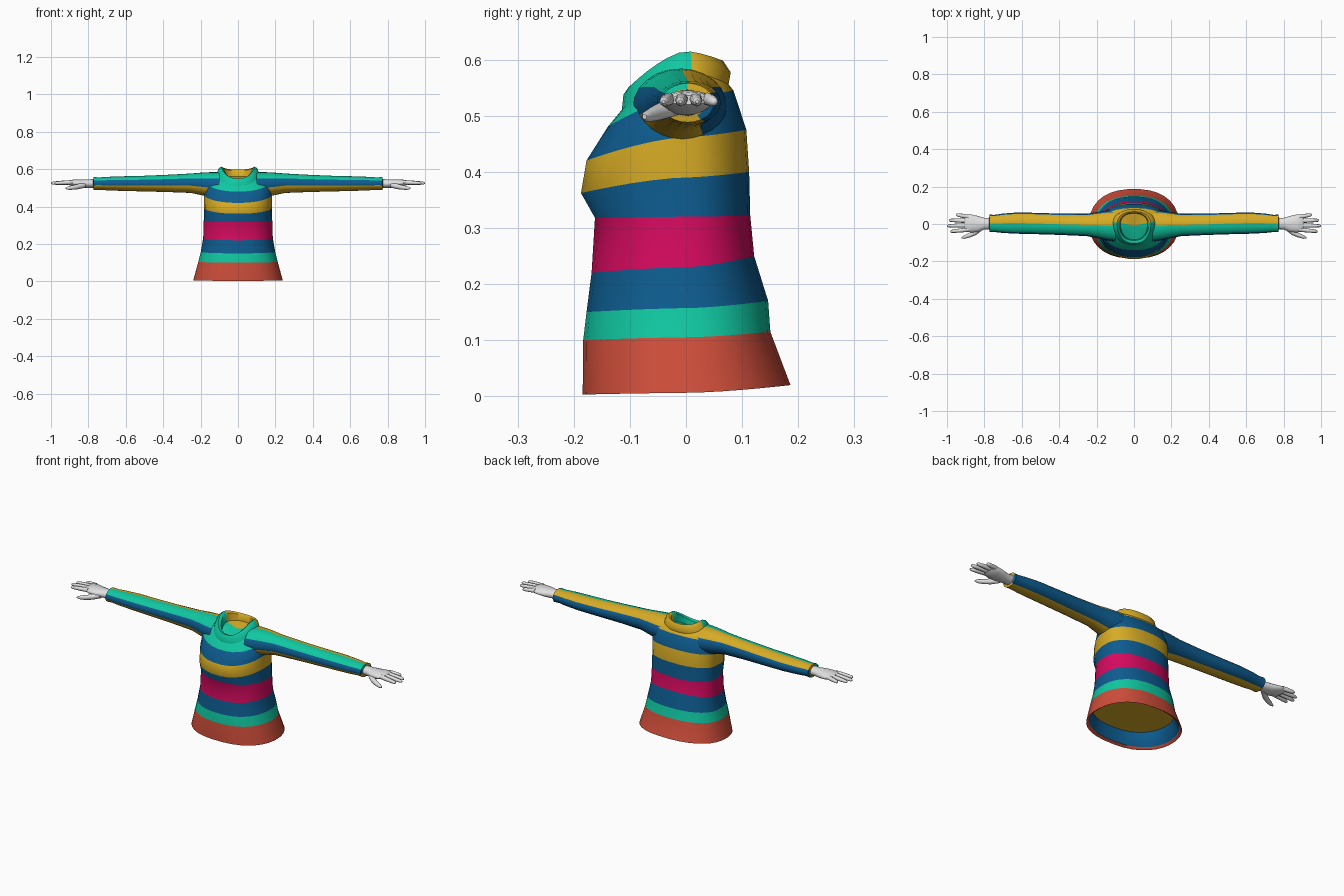
import bpy, bmesh, math

if "Cube" in bpy.data.objects:
    bpy.data.objects.remove(bpy.data.objects["Cube"])

COLOURS = {
    "coral_red": (0.62, 0.075, 0.042), "teal": (0.005, 0.58, 0.36),
    "deep_blue": (0.004, 0.108, 0.28), "magenta": (0.68, 0.003, 0.115),
    "mustard": (0.68, 0.41, 0.018), "pale_grey": (0.75, 0.75, 0.75),
}
RED, TEAL, BLUE, PINK, GOLD, GREY = range(6)
mats = []
for cname, rgb in COLOURS.items():
    m = bpy.data.materials.new(cname)
    m.diffuse_color = (*rgb, 1)
    m.use_nodes = True
    m.node_tree.nodes["Principled BSDF"].inputs["Base Color"].default_value = m.diffuse_color
    mats.append(m)


def loft(bm, rings, rule, cap_start=None, cap_end=None):
    """Skin closed rings; rule(row, column, centre) gives each face's colour."""
    rows = [[bm.verts.new(p) for p in r] for r in rings]
    n = len(rows[0])
    for i in range(len(rows) - 1):
        for j in range(n):
            k = (j + 1) % n
            f = bm.faces.new((rows[i][j], rows[i][k], rows[i + 1][k], rows[i + 1][j]))
            f.material_index = rule(i, j, f.calc_center_median())
    for row, cap in ((rows[0][::-1], cap_start), (rows[-1], cap_end)):
        if cap is None:
            continue
        c = bm.verts.new(sum((v.co for v in row), row[0].co * 0) / n)
        for j in range(n):
            f = bm.faces.new((row[j], row[(j + 1) % n], c))
            f.material_index = cap(f.calc_center_median())


def finish(name, bm, mirrored=False, angle=50, recalc=True):
    if recalc:
        bmesh.ops.recalc_face_normals(bm, faces=bm.faces)
    me = bpy.data.meshes.new(name)
    bm.to_mesh(me)
    bm.free()
    for m in mats:
        me.materials.append(m)
    ob = bpy.data.objects.new(name, me)
    bpy.context.collection.objects.link(ob)
    bpy.ops.object.select_all(action='DESELECT')
    ob.select_set(True)
    bpy.context.view_layer.objects.active = ob
    bpy.ops.object.shade_smooth_by_angle(angle=math.radians(angle))
    if mirrored:
        ob.modifiers.new("mirror", 'MIRROR').use_axis[0] = True
    return ob


def body_ring(zf, zs, zb, yf, yb, hx, n=32):
    """Level loop around the body with front, side and back heights."""
    pts = []
    for j in range(n):
        a = 2 * math.pi * (j + 0.5) / n
        c, s = math.cos(a), math.sin(a)
        x = hx * math.copysign(abs(c) ** 0.85, c)
        w = abs(s) ** 0.9
        y = (yb if s > 0 else -yf) * math.copysign(w, s)
        z = zs + ((zb if s > 0 else zf) - zs) * w ** 1.5
        pts.append((x, y, z))
    return pts


def arm_ring(x, y, z, ry, rz, n=24):
    return [(x, y + ry * math.cos(2 * math.pi * j / n), z + rz * math.sin(2 * math.pi * j / n))
            for j in range(n)]


def front_back(c):
    return GOLD if c.y > 0 else TEAL


# Torso: striped bands from the hem up to the yoke
torso_rows = [
    (0.003, 0.006, 0.020, -0.185, 0.187, 0.240),
    (0.100, 0.105, 0.115, -0.184, 0.151, 0.213),
    (0.150, 0.157, 0.170, -0.178, 0.147, 0.200),
    (0.220, 0.230, 0.250, -0.169, 0.122, 0.187),
    (0.318, 0.320, 0.322, -0.163, 0.115, 0.184),
    (0.362, 0.390, 0.400, -0.188, 0.113, 0.182),
    (0.420, 0.462, 0.475, -0.178, 0.108, 0.183),
    (0.480, 0.535, 0.545, -0.140, 0.085, 0.180),
    (0.510, 0.580, 0.556, -0.115, 0.076, 0.115),
]
bands = [RED, TEAL, BLUE, PINK, BLUE, GOLD, BLUE, None]
bm = bmesh.new()
loft(bm, [body_ring(*r) for r in torso_rows],
     lambda i, j, c: front_back(c) if bands[i] is None else bands[i])
finish("torso", bm, recalc=False)

# Collar: outer wall, rolled rim, inner wall and closed neck
collar_rows = [
    (0.508, 0.578, 0.554, -0.115, 0.076, 0.115),
    (0.537, 0.606, 0.577, -0.112, 0.080, 0.103),
    (0.550, 0.615, 0.598, -0.103, 0.066, 0.090),
    (0.545, 0.606, 0.592, -0.088, 0.058, 0.077),
    (0.520, 0.560, 0.560, -0.084, 0.056, 0.072),
]
bm = bmesh.new()
loft(bm, [body_ring(*r) for r in collar_rows], lambda i, j, c: front_back(c), None, front_back)
finish("collar", bm, recalc=False)

# Hem lining: blue inside wall with a recessed closing panel
bm = bmesh.new()
loft(bm, [body_ring(0.085, 0.088, 0.095, -0.168, 0.145, 0.203),
          body_ring(0.012, 0.015, 0.028, -0.172, 0.174, 0.226),
          body_ring(0.003, 0.006, 0.020, -0.185, 0.187, 0.240)],
     lambda i, j, c: RED if i else BLUE, lambda c: GOLD)
bmesh.ops.reverse_faces(bm, faces=[f for f in bm.faces if f.normal.z > 0])
finish("hem_lining", bm, recalc=False)


# Sleeves: lengthwise stripes chosen by direction around the arm
def sleeve_colour(i, j, c):
    a = (j + 0.5) * 15
    if 90 < a < 150:
        return TEAL
    if 150 < a < 195:
        return BLUE
    if 195 < a < 300:
        return GOLD
    return GOLD if 30 < a < 90 else BLUE


sleeve_rows = [
    (0.100, -0.010, 0.515, 0.085, 0.069),
    (0.150, -0.008, 0.518, 0.079, 0.066),
    (0.190, -0.006, 0.521, 0.071, 0.061),
    (0.250, -0.005, 0.525, 0.060, 0.052),
    (0.380, -0.002, 0.524, 0.057, 0.046),
    (0.500, 0.002, 0.523, 0.057, 0.042),
    (0.620, 0.005, 0.523, 0.057, 0.039),
    (0.700, 0.004, 0.523, 0.052, 0.036),
    (0.745, 0.003, 0.523, 0.046, 0.033),
    (0.772, 0.003, 0.523, 0.047, 0.035),
    (0.774, 0.003, 0.523, 0.034, 0.025),
]
bm = bmesh.new()
loft(bm, [arm_ring(*r) for r in sleeve_rows], sleeve_colour, None, lambda c: GOLD)
finish("sleeves", bm, True)

# Hands: flattened palm, four fingers and a forward thumb
bm = bmesh.new()


def limb(rows, n):
    loft(bm, [arm_ring(*r, n=n) for r in rows], lambda i, j, c: GREY,
         lambda c: GREY, lambda c: GREY)


limb([(0.755, 0.002, 0.523, 0.029, 0.024), (0.800, 0.002, 0.523, 0.031, 0.023),
      (0.835, 0.000, 0.523, 0.043, 0.022), (0.870, 0.003, 0.526, 0.048, 0.019),
      (0.900, 0.004, 0.528, 0.045, 0.014), (0.908, 0.004, 0.528, 0.036, 0.008)], 16)
fingers = [(-0.030, -0.040, 0.982), (-0.007, -0.010, 1.0), (0.017, 0.020, 0.990), (0.038, 0.050, 0.952)]
for y0, y1, tip in fingers:
    rows = []
    for t, r in ((0, 0.0115), (0.35, 0.0115), (0.7, 0.010), (0.93, 0.008), (1, 0.003)):
        rows.append((0.885 + (tip - 0.885) * t, y0 + (y1 - y0) * t,
                     0.530 - 0.005 * t, r, r))
    limb(rows, 8)
limb([(0.815, -0.018, 0.515, 0.018, 0.014), (0.845, -0.042, 0.509, 0.017, 0.015),
      (0.875, -0.058, 0.503, 0.013, 0.013), (0.905, -0.069, 0.499, 0.010, 0.010),
      (0.922, -0.074, 0.498, 0.004, 0.004)], 10)
finish("hands", bm, True)
